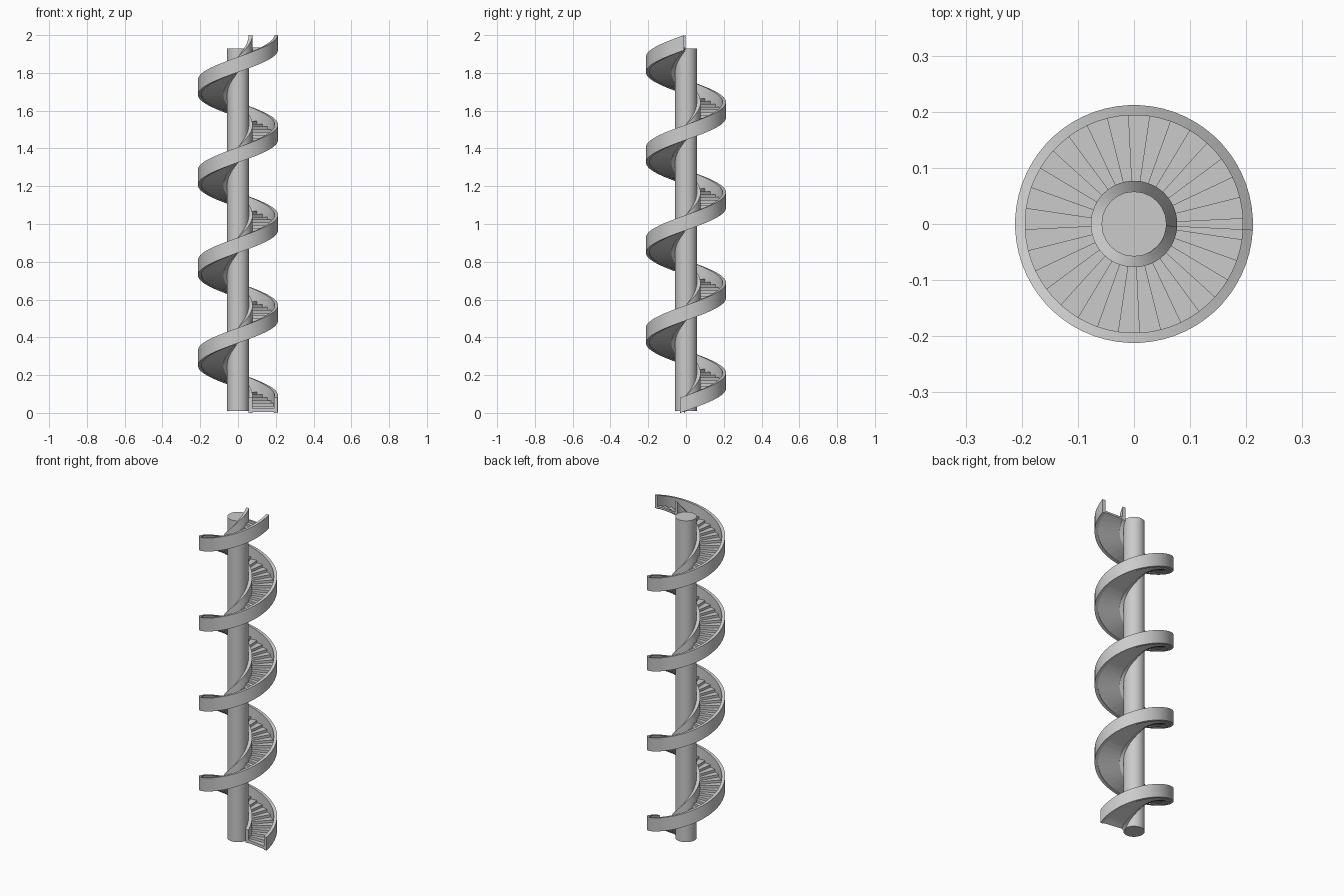
import bpy
import bmesh
import math

cube = bpy.data.objects.get("Cube")
if cube:
    bpy.data.objects.remove(cube, do_unlink=True)

SEG = 64                         # segments per turn
COUNT = 4 * SEG + 1              # segments along the whole climb
PITCH = 0.478                    # rise per turn
WALL = 2 - PITCH * COUNT / SEG   # stringer height
SEG_PER_STEP = 2

grey = bpy.data.materials.new("light_grey")
grey.use_nodes = True
grey.diffuse_color = (0.6, 0.6, 0.6, 1)
grey.node_tree.nodes["Principled BSDF"].inputs["Base Color"].default_value = (0.6, 0.6, 0.6, 1)


def climb(i):
    """Height of the helix after i segments."""
    return PITCH * i / SEG


def point(i, r, z):
    a = math.tau * (i - 1.5) / SEG
    return (r * math.cos(a), r * math.sin(a), z)


def sweep(bm, first, last, r0, r1, low, high):
    """Sweep a rectangular section from segment first to last."""
    rings = []
    for i in range(first, last + 1):
        corners = ((r0, low(i)), (r1, low(i)), (r1, high(i)), (r0, high(i)))
        rings.append([bm.verts.new(point(i, r, z)) for r, z in corners])
    for a, b in zip(rings, rings[1:]):
        for k in range(4):
            n = (k + 1) % 4
            bm.faces.new((a[k], a[n], b[n], b[k]))
    bm.faces.new(rings[0])
    bm.faces.new(rings[-1][::-1])


def finish(name, bm, smooth=True):
    bmesh.ops.recalc_face_normals(bm, faces=bm.faces)
    mesh = bpy.data.meshes.new(name)
    bm.to_mesh(mesh)
    bm.free()
    mesh.materials.append(grey)
    obj = bpy.data.objects.new(name, mesh)
    bpy.context.collection.objects.link(obj)
    if smooth:
        bpy.ops.object.select_all(action='DESELECT')
        obj.select_set(True)
        bpy.context.view_layer.objects.active = obj
        bpy.ops.object.shade_smooth_by_angle(angle=math.radians(30))
    return obj


# Inner and outer stringer walls
for name, r0, r1 in (("inner_stringer", 0.057, 0.077), ("outer_stringer", 0.194, 0.212)):
    bm = bmesh.new()
    sweep(bm, 0, COUNT, r0, r1, climb, lambda i: climb(i) + WALL)
    finish(name, bm)

# Flat treads over a smooth sloping underside
bm = bmesh.new()
for s in range(0, COUNT, SEG_PER_STEP):
    top = climb(s) + 0.022
    sweep(bm, s, min(s + SEG_PER_STEP, COUNT), 0.076, 0.195,
          lambda i: climb(i) + 0.004, lambda i: top)
finish("treads", bm)

# Central column
bm = bmesh.new()
bmesh.ops.create_cone(bm, cap_ends=True, segments=24, radius1=0.058, radius2=0.058, depth=1.92)
bmesh.ops.translate(bm, verts=bm.verts, vec=(0, 0, 0.97))
finish("central_column", bm)
